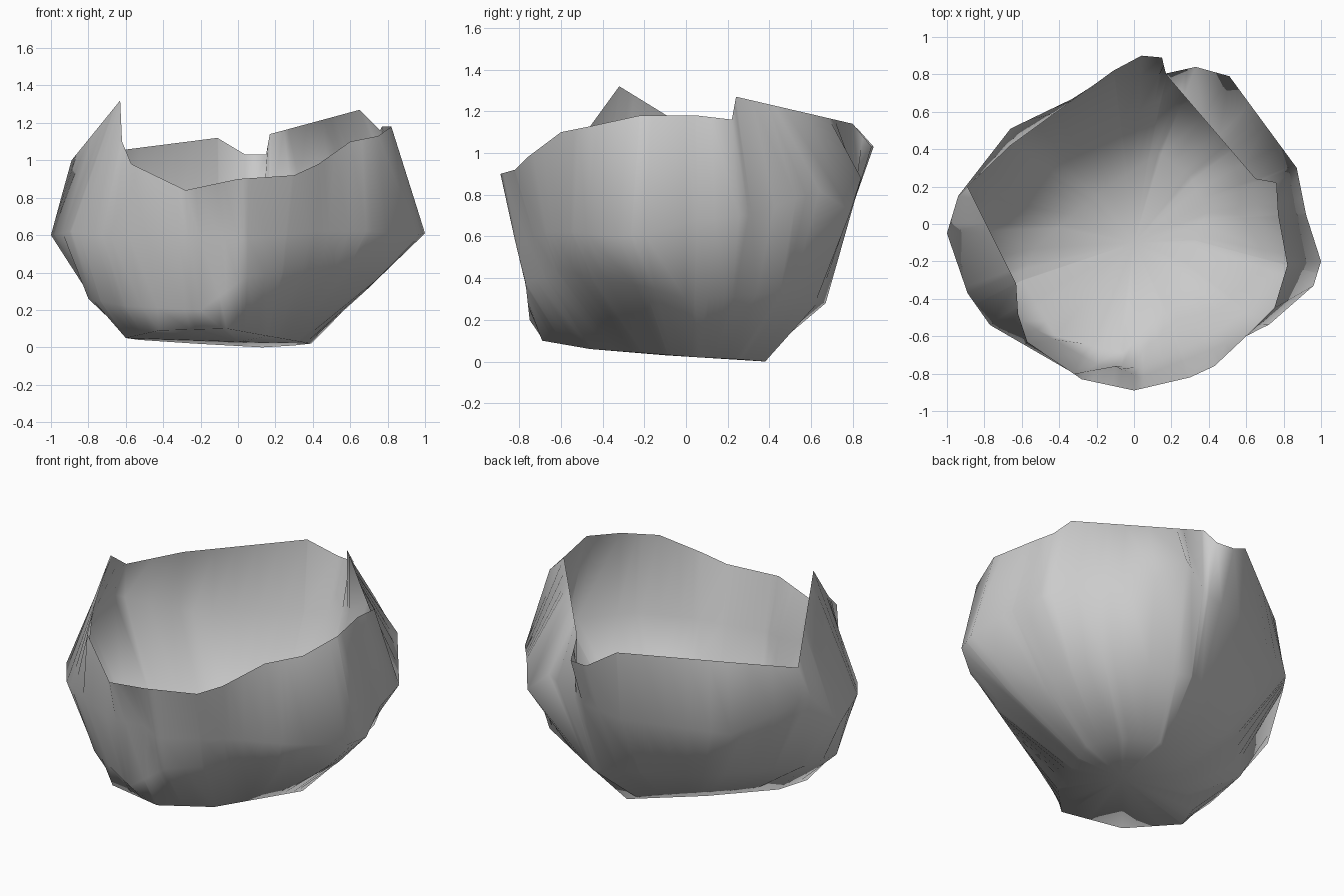
import bpy
import bmesh
from math import atan2, cos, sin, radians, tau

if "Cube" in bpy.data.objects:
    bpy.data.objects.remove(bpy.data.objects["Cube"], do_unlink=True)

# Broken rim, counter-clockwise seen from above
rim_outline = [
    (.76, .22, 1.16), (.65, .24, 1.27), (.17, .80, 1.14), (.15, .89, 1.03),
    (.04, .90, 1.03), (-.11, .82, 1.12), (-.66, .42, 1.05), (-.89, .20, 1.0),
    (-.63, -.32, 1.32), (-.62, -.48, 1.1), (-.57, -.63, .98), (-.28, -.83, .84),
    (0, -.89, .90), (.30, -.82, .92), (.43, -.76, .98), (.60, -.60, 1.1),
    (.75, -.45, 1.13), (.82, -.22, 1.18), (.77, .05, 1.18),
]
# Widest ring, with a shallow groove at the front
waist_outline = [
    (.92, .05, .68), (.87, .30, .70), (.62, .64, .82), (.51, .79, .72),
    (.33, .84, .88), (.15, .80, .74), (-.10, .78, .70), (-.66, .51, .65),
    (-.94, .15, .82), (-1, -.05, .60), (-.89, -.37, .62), (-.77, -.54, .60),
    (-.32, -.80, .60), (-.10, -.76, .60), (.03, -.82, .58), (.42, -.67, .62),
    (.72, -.54, .62), (.96, -.33, .60), (1, -.20, .61),
]
# Tapered lower wall
lower_outline = [
    (.68, 0, .30), (.60, .45, .33), (.15, .67, .28), (-.38, .38, .28),
    (-.76, 0, .28), (-.80, -.30, .26), (-.60, -.52, .22), (-.20, -.75, .20),
    (.05, -.77, .38), (.44, -.58, .44), (.58, -.47, .40), (.74, -.20, .36),
]
# Edge of the worn base
base_outline = [
    (.39, .06, .02), (.30, .26, .01), (.13, .38, 0), (-.23, .13, .02),
    (-.53, -.13, .04), (-.60, -.30, .05), (-.42, -.60, .09),
    (-.06, -.69, .10), (.16, -.46, .06),
]
base_center = (0, -.10, .03)


def point_at(outline, angle):
    """Point where a ray from the middle axis crosses a closed outline."""
    c, s = cos(angle), sin(angle)
    for i, first in enumerate(outline):
        second = outline[(i + 1) % len(outline)]
        side_a = c * first[1] - s * first[0]
        side_b = c * second[1] - s * second[0]
        if side_a <= 1e-9 and side_b > 1e-9:
            t = side_a / (side_a - side_b)
            point = [a + t * (b - a) for a, b in zip(first, second)]
            if point[0] * c + point[1] * s > 0:
                return point
    raise ValueError("outline does not surround the axis")


def column_angles(corner_points, steps):
    """Every distinct corner angle, with the longer gaps filled evenly."""
    corners = sorted({round(atan2(p[1], p[0]) % tau, 5) for p in corner_points})
    angles = []
    for i, start in enumerate(corners):
        gap = (corners[(i + 1) % len(corners)] - start) % tau
        count = max(1, round(gap * steps / tau))
        angles += [start + gap * k / count for k in range(count)]
    return angles


def make_material(name, colour):
    material = bpy.data.materials.new(name)
    material.use_nodes = True
    material.diffuse_color = colour
    shader = material.node_tree.nodes["Principled BSDF"]
    shader.inputs["Base Color"].default_value = colour
    shader.inputs["Roughness"].default_value = 0.8
    return material


# Thin open shell: quad bands between the rings, triangle fan for the base
bm = bmesh.new()
angles = column_angles(rim_outline + waist_outline + lower_outline + base_outline, 40)
rings = [
    [bm.verts.new(point_at(outline, a)) for a in angles]
    for outline in (base_outline, lower_outline, waist_outline, rim_outline)
]
center = bm.verts.new(base_center)
for i in range(len(angles)):
    j = (i + 1) % len(angles)
    bm.faces.new((center, rings[0][i], rings[0][j]))
    for low, high in zip(rings, rings[1:]):
        bm.faces.new((low[j], low[i], high[i], high[j]))
bmesh.ops.recalc_face_normals(bm, faces=bm.faces)
mesh = bpy.data.meshes.new("broken_bowl")
bm.to_mesh(mesh)
bm.free()

bowl = bpy.data.objects.new("broken_bowl", mesh)
bpy.context.collection.objects.link(bowl)
mesh.materials.append(make_material("stone_grey", (.6, .6, .6, 1)))

# Soft walls with crisp folds
bpy.ops.object.select_all(action="DESELECT")
bowl.select_set(True)
bpy.context.view_layer.objects.active = bowl
bpy.ops.object.shade_smooth_by_angle(angle=radians(75))
